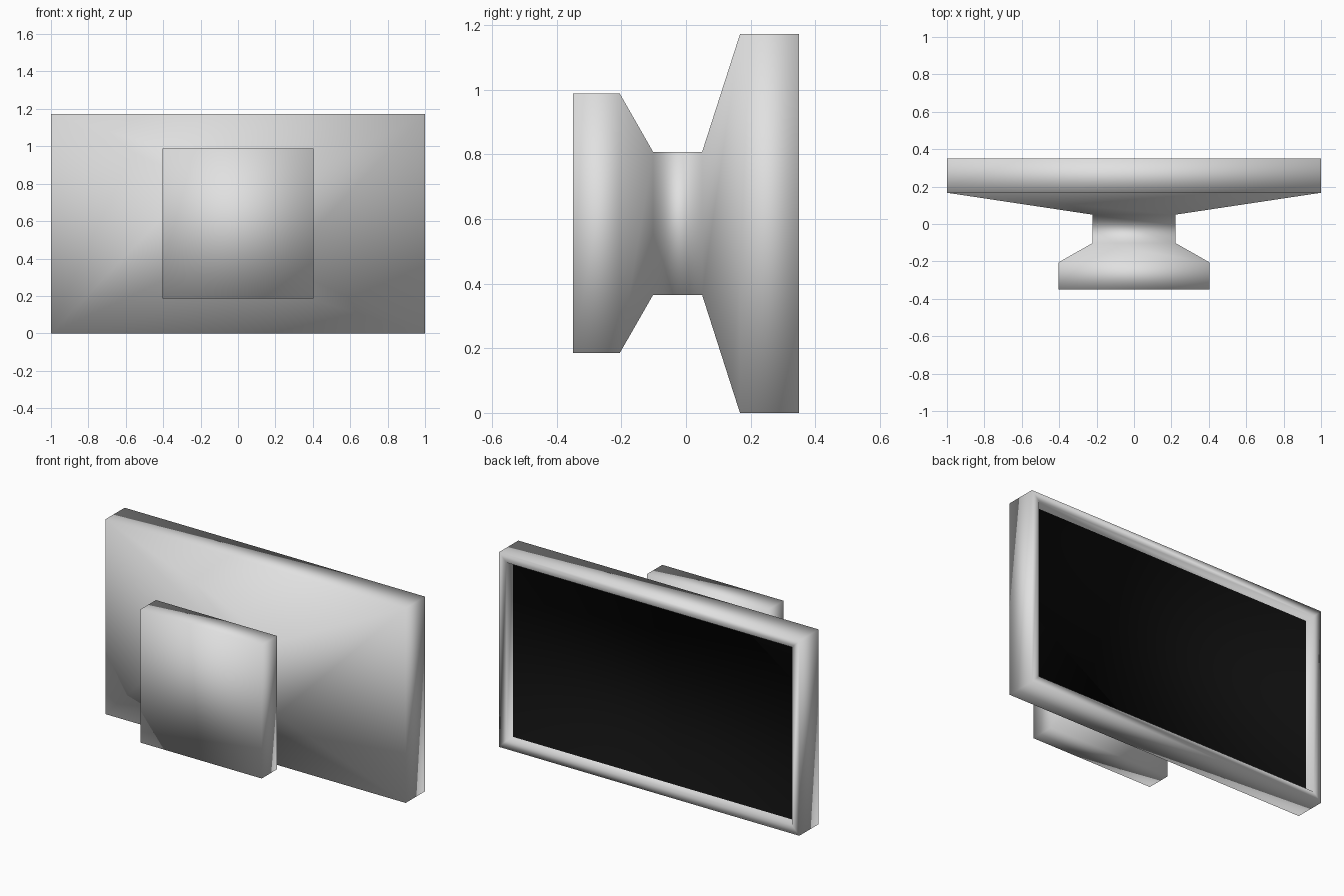
import bpy, bmesh

if "Cube" in bpy.data.objects:
    bpy.data.objects.remove(bpy.data.objects["Cube"])


def material(name, rgb):
    m = bpy.data.materials.new(name)
    m.diffuse_color = (*rgb, 1)
    m.use_nodes = True
    m.node_tree.nodes["Principled BSDF"].inputs["Base Color"].default_value = m.diffuse_color
    return m


grey = material("light grey plastic", (0.75, 0.75, 0.75))
black = material("black screen", (0.004, 0.004, 0.004))

# Rectangular sections from wall plate to screen: y, half width, bottom, top
sections = [
    (-0.35, 0.403, 0.185, 0.988),   # wall plate
    (-0.205, 0.403, 0.185, 0.988),
    (-0.102, 0.222, 0.365, 0.808),  # neck
    (0.05, 0.222, 0.365, 0.808),
    (0.167, 1.0, 0.0, 1.172),       # casing
    (0.35, 1.0, 0.0, 1.172),
    (0.35, 0.95, 0.05, 1.122),      # bezel and recess
    (0.288, 0.95, 0.05, 1.122),
]

bm = bmesh.new()
rings = [[bm.verts.new(p) for p in ((-w, y, lo), (w, y, lo), (w, y, hi), (-w, y, hi))]
         for y, w, lo, hi in sections]
bm.faces.new(rings[0])
for a, b in zip(rings, rings[1:]):
    for i in range(4):
        j = (i + 1) % 4
        bm.faces.new((a[i], a[j], b[j], b[i]))

# Screen panel closes the recess
bm.faces.new(rings[-1][::-1]).material_index = 1
bmesh.ops.recalc_face_normals(bm, faces=bm.faces)
for f in bm.faces:
    f.smooth = True

mesh = bpy.data.meshes.new("wall_mounted_display")
bm.to_mesh(mesh)
bm.free()
mesh.materials.append(grey)
mesh.materials.append(black)
obj = bpy.data.objects.new("wall_mounted_display", mesh)
bpy.context.collection.objects.link(obj)
